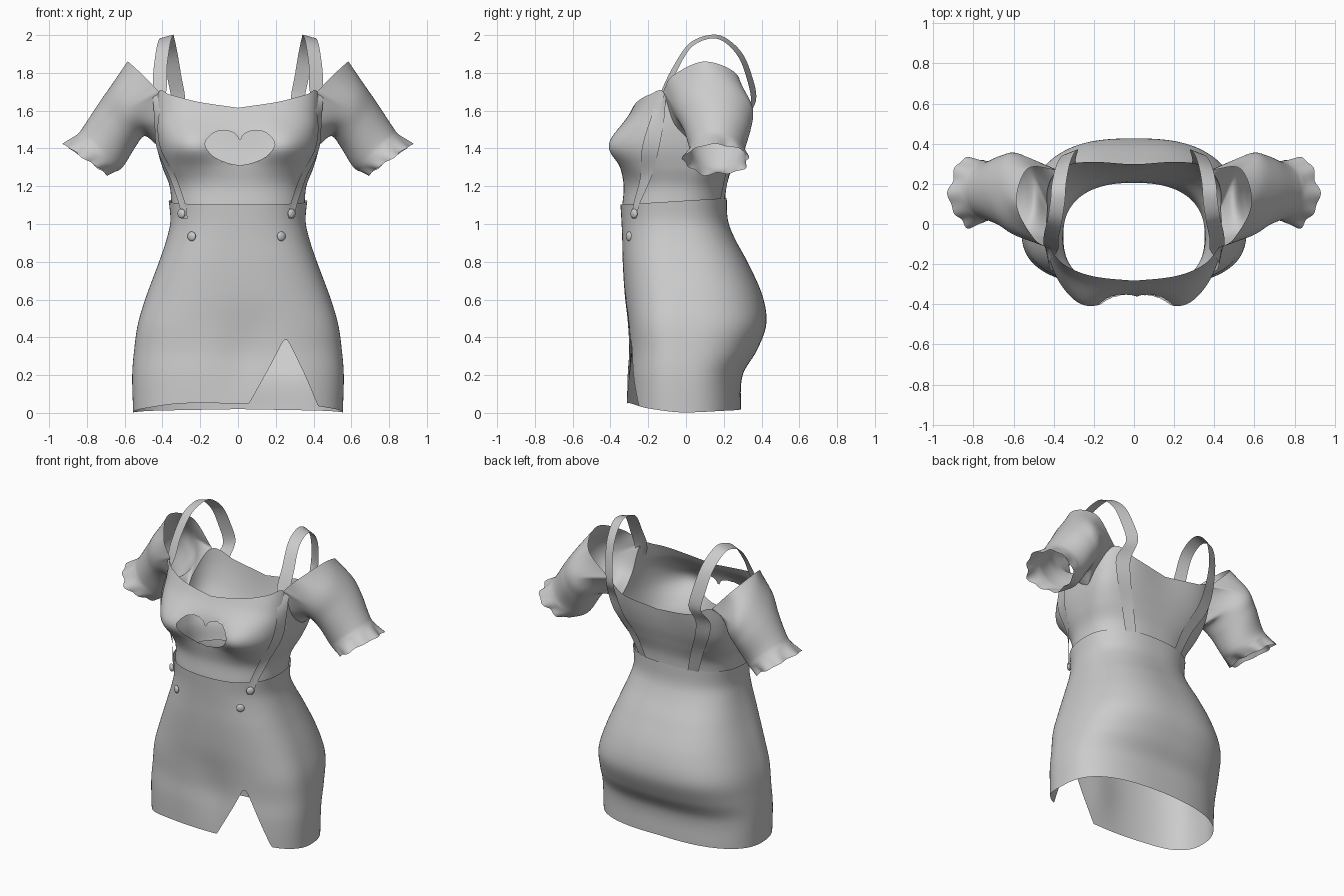
import bpy, math
from math import sin, cos, pi, radians, exp
from mathutils import Vector

if "Cube" in bpy.data.objects:
    bpy.data.objects.remove(bpy.data.objects["Cube"])


def interp(table, v):
    """Smooth lookup: table rows are (key, values...)."""
    v = min(max(v, table[0][0]), table[-1][0])
    i = max(k for k in range(len(table) - 1) if table[k][0] <= v)
    a, b = table[i], table[i + 1]
    p, q = table[max(i - 1, 0)], table[min(i + 2, len(table) - 1)]
    h = b[0] - a[0]
    s = (v - a[0]) / h
    out = []
    for k in range(1, len(a)):
        m0 = (b[k] - p[k]) / (b[0] - p[0]) * h
        m1 = (q[k] - a[k]) / (q[0] - a[0]) * h
        out.append((2*s**3 - 3*s*s + 1) * a[k] + (s**3 - 2*s*s + s) * m0
                   + (3*s*s - 2*s**3) * b[k] + (s**3 - s*s) * m1)
    return out


def spline(points, count):
    """Smooth resampled path through points, ends included."""
    table = [(i, *p) for i, p in enumerate(points)]
    return [interp(table, i * (len(points) - 1) / (count - 1)) for i in range(count)]


def sheet(name, rows, closed=True, skip=None, mirror=False):
    """Quad surface from rows of points; skip(center) leaves a hole."""
    n = len(rows[0])
    verts = [Vector(p) for r in rows for p in r]
    faces, cut = [], set()
    for j in range(len(rows) - 1):
        for i in range(n if closed else n - 1):
            k = (i + 1) % n
            f = (j*n + i, j*n + k, (j+1)*n + k, (j+1)*n + i)
            if skip and skip(sum((verts[q] for q in f), Vector()) / 4):
                cut.update(f)
            else:
                faces.append(f)
    used = sorted({q for f in faces for q in f})
    if skip:    # pull the ragged hole edge onto the outline
        for q in cut.intersection(used):
            x, z = min(heart, key=lambda h: (h[0]-verts[q].x)**2 + (h[1]-verts[q].z)**2)
            verts[q].x, verts[q].z = x, z
    remap = {q: i for i, q in enumerate(used)}
    me = bpy.data.meshes.new(name)
    me.from_pydata([verts[q] for q in used], [], [[remap[q] for q in f] for f in faces])
    for p in me.polygons:
        p.use_smooth = True
    ob = bpy.data.objects.new(name, me)
    bpy.context.collection.objects.link(ob)
    if mirror:
        ob.modifiers.new("mirror", "MIRROR")
    return ob


# Profiles: z, half width, front y, back y, squareness, centre y
SKIRT = [(0, .555, -.315, .29, 2.6, -.03), (.2, .56, -.315, .30, 2.6, -.03),
         (.33, .55, -.308, .375, 2.6, -.03), (.47, .53, -.312, .425, 2.7, -.03),
         (.62, .485, -.325, .405, 2.6, -.03), (.8, .418, -.335, .325, 2.6, -.04),
         (.93, .375, -.338, .255, 2.5, -.05), (1.02, .358, -.342, .222, 2.4, -.06),
         (1.15, .37, -.35, .215, 2.4, -.06)]
BODICE = [(1.09, .352, -.338, .205, 2.4, -.06), (1.2, .362, -.33, .215, 2.5, -.03),
          (1.3, .40, -.345, .245, 2.9, .02), (1.4, .428, -.36, .28, 3.3, .05),
          (1.5, .44, -.345, .31, 3.4, .05), (1.6, .442, -.29, .33, 3.4, .05),
          (1.72, .442, -.23, .345, 3.4, .05)]


def body(table, deg, z, grow=0):
    w, f, b, n, yc = interp(table, z)
    c, s = cos(radians(deg)), sin(radians(deg))
    r = (abs(c)**n + abs(s)**n) ** (-1 / n)
    x, y = w * c * r, yc + (b - yc if s > 0 else yc - f) * s * r
    if s < 0:
        # bust, and the soft dip between the thighs
        if table is BODICE:
            y -= min(1, -1.6 * s) * .066 * exp(-((abs(x) - .25) / .14)**2 - ((z - 1.41) / .1)**2)
        else:
            y += .022 * exp(-((x - .04) / .14)**2 - ((z - .3) / .2)**2)
    elif table is BODICE:
        # hollow along the spine
        y -= .022 * exp(-(x / .2)**2 - ((z - 1.58) / .16)**2)
    return (x * (1 + grow), yc + (y - yc) * (1 + grow), z)


def fold(deg):
    """Angle folded to -90 (front) .. 90 (back)."""
    return math.degrees(math.asin(max(-1, min(1, sin(radians(deg))))))


# Skirt with slit hem
HEM = [(-90, .05), (-60, .05), (-35, .025), (0, .003), (45, .012), (90, .02)]
N = 240
columns = []
for i in range(N):
    d = 360 * i / N
    low = interp(HEM, fold(d))[0]
    x = body(SKIRT, d, .2)[0]
    if sin(radians(d)) < 0:
        low = max(low, min(.05 + (x - .06) * 1.79, .05 + (.42 - x) * 2.27, .385))
    top = 1.12 + .018 * sin(radians(d))
    columns.append([body(SKIRT, d, low + (top - low) * j / 50) for j in range(51)])
sheet("skirt", list(zip(*columns)))

# Heart outline (x, z)
half = spline([(.01, 1.435), (.035, 1.478), (.09, 1.495), (.15, 1.482), (.195, 1.425),
               (.155, 1.362), (.08, 1.325), (.01, 1.31)], 160)
heart = half + [[.02 - x, z] for x, z in reversed(half)]


def in_heart(p):
    if p.y > 0:
        return False
    inside = False
    for (x1, z1), (x2, z2) in zip(heart, heart[1:] + heart[:1]):
        if (z1 > p.z) != (z2 > p.z) and p.x < (x2 - x1) * (p.z - z1) / (z2 - z1) + x1:
            inside = not inside
    return inside


# Bodice with scooped neckline, armholes and heart opening
TOP = [(-90, 1.615), (-65, 1.645), (-45, 1.685), (-32, 1.70), (-15, 1.52), (5, 1.42),
       (25, 1.51), (42, 1.625), (60, 1.57), (90, 1.535)]
columns = []
for i in range(N):
    d = 360 * i / N
    top = interp(TOP, fold(d))[0]
    columns.append([body(BODICE, d, 1.09 + (top - 1.09) * j / 50) for j in range(51)])
sheet("bodice", list(zip(*columns)), skip=in_heart)

# Sleeves: open shoulder edge joined to the armhole, then elliptical rings
M = 96
front, back = body(BODICE, -32, 1.70), body(BODICE, 42, 1.625)
over = spline([front, (.50, -.07, 1.785), (.585, .10, 1.86), (.53, .275, 1.785), back], M // 2 + 1)
under = []
for i in range(1, M // 2):
    d = 42 - 74 * i / (M // 2)
    under.append(body(BODICE, d, interp(TOP, d)[0]))
rings = [over + under]
# top (x, z), bottom (x, z), centre y, half depth
for tx, tz, bx, bz, cy, hy in [(.66, 1.75, .495, 1.465, .145, .205),
                               (.74, 1.635, .545, 1.405, .165, .18),
                               (.815, 1.52, .60, 1.315, .165, .15),
                               (.85, 1.475, .635, 1.282, .165, .15),
                               (.92, 1.42, .69, 1.262, .16, .172)]:
    ring = []
    for i in range(M):
        a = 2 * pi * i / M
        ring.append(((tx + bx)/2 + (tx - bx)/2 * sin(a), cy - hy * cos(a),
                     (tz + bz)/2 + (tz - bz)/2 * sin(a)))
    rings.append(ring)
STEPS = 41
paths = [spline([r[i] for r in rings], STEPS) for i in range(M)]
for i, path in enumerate(paths):
    a = 2 * pi * i / M
    wave = .5 * sin(9 * a) + .5 * sin(5 * a + 1)
    for j in range(32, STEPS):      # ruffled cuff
        k = (j - 32) / (STEPS - 33)
        path[j] = Vector(path[j]) + k * wave * (
            .013 * Vector((.7 * sin(a), -cos(a), .7 * sin(a))) + .006 * Vector((.8, 0, -.55)))
sheet("sleeve", list(zip(*paths)), mirror=True)


# Shoulder straps: up the front, over the shoulder, down the back
def on_body(deg, z, spread, grow):
    return (body(BODICE, deg - spread, z, grow), body(BODICE, deg + spread, z, grow))


def free(x, y, z):
    tilt = (y - .12) * .06
    return ((x - .036, y + tilt, z + .008), (x + .036, y - tilt, z - .012))


keys = [on_body(-44, 1.03, 3, .05), on_body(-41, 1.11, 4, .055), on_body(-34, 1.25, 5, .025),
        on_body(-29, 1.4, 5, .025), on_body(-29, 1.55, 5, .02),
        free(.415, -.115, 1.70), free(.412, -.06, 1.82), free(.395, .02, 1.945), free(.38, .12, 1.992),
        free(.374, .2, 1.98), free(.357, .285, 1.90), free(.337, .335, 1.78), free(.315, .357, 1.65)]
keys += [tuple(reversed(on_body(d, z, s, g)))
         for d, z, s, g in [(51, 1.54, 5.5, .06), (53, 1.42, 5.5, .045),
                            (57, 1.28, 5.5, .03), (61, 1.12, 5.5, .025)]]
edges = list(zip(*[[(Vector(a).lerp(Vector(b), t / 4)) for t in range(5)]
                   for a, b in zip(*[spline([k[e] for k in keys], 90) for e in (0, 1)])]))
sheet("strap", edges, closed=False, mirror=True)

# Buttons at the strap ends and below them
for side in (-1, 1):
    for deg, z, grow in [(-43, 1.055, .05), (-54, .935, .015)]:
        x, y, z = body(SKIRT, deg, z, grow)
        bpy.ops.mesh.primitive_uv_sphere_add(segments=20, ring_count=12, radius=.025)
        b = bpy.context.object
        b.name = "button"
        b.location = (side * x - .008, y, z)
        b.scale = (1, 1, .5)
        b.rotation_euler = Vector((side * x * .8, y, 0)).to_track_quat('Z', 'Y').to_euler()
        bpy.ops.object.shade_smooth_by_angle()
